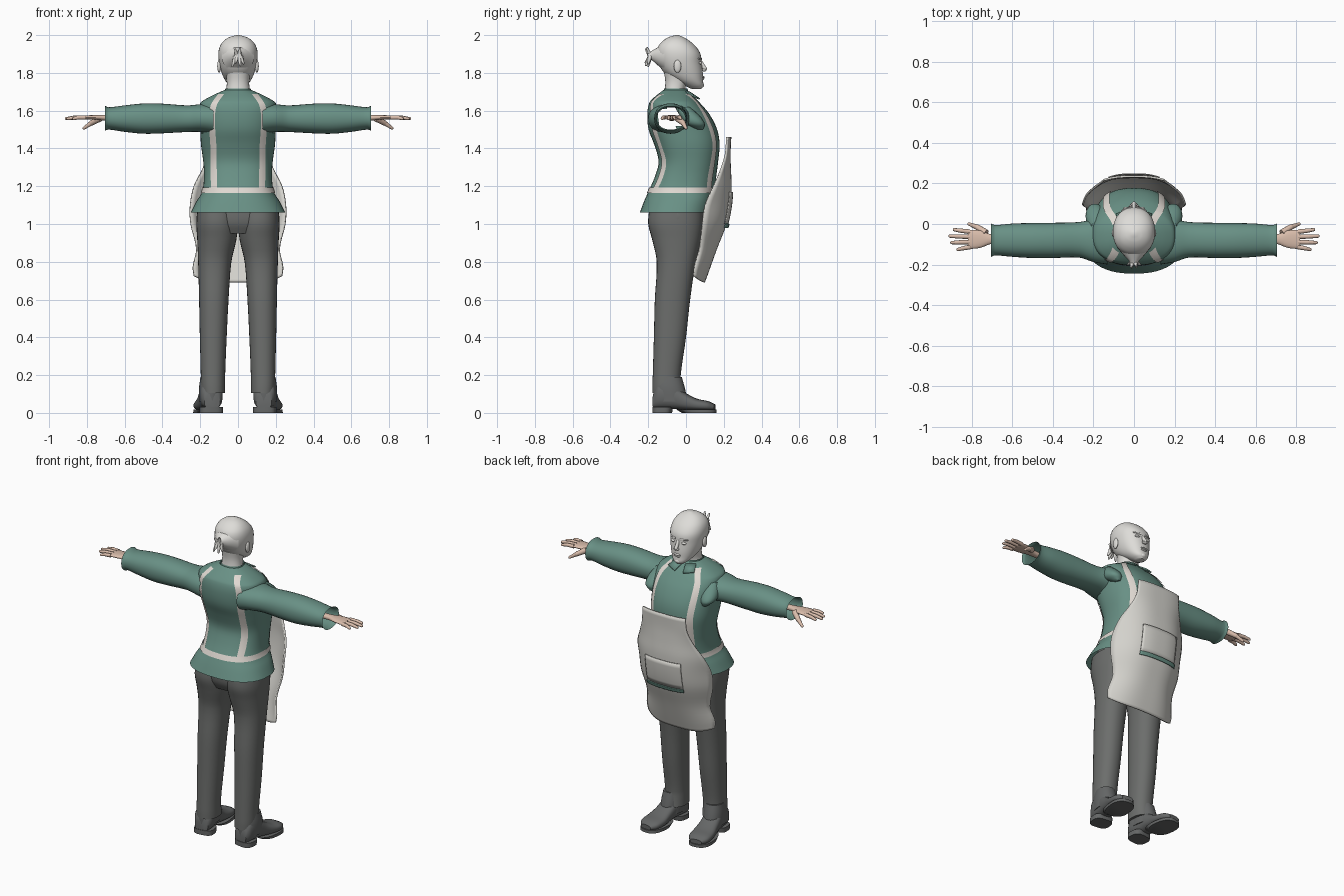
import bpy, bmesh
from math import cos, sin, pi, copysign
from mathutils import Vector, Matrix

if "Cube" in bpy.data.objects:
    bpy.data.objects.remove(bpy.data.objects["Cube"])


def material(name, rgb):
    m = bpy.data.materials.new(name)
    m.use_nodes = True
    m.diffuse_color = (*rgb, 1)
    m.node_tree.nodes["Principled BSDF"].inputs["Base Color"].default_value = (*rgb, 1)
    return m


TEAL = material("teal cloth", (0.14, 0.28, 0.235))
GREY = material("grey trousers", (0.15, 0.155, 0.15))
SHOE = material("dark grey shoes", (0.13, 0.135, 0.135))
CREAM = material("cream trim", (0.74, 0.69, 0.64))
APRON = material("apron canvas", (0.66, 0.65, 0.61))
WHITE = material("off-white head", (0.73, 0.72, 0.69))
SKIN = material("skin", (0.70, 0.51, 0.41))


def finish(bm, name, mat, mirror=False, thick=0):
    bmesh.ops.recalc_face_normals(bm, faces=bm.faces)
    me = bpy.data.meshes.new(name)
    bm.to_mesh(me)
    bm.free()
    me.materials.append(mat)
    ob = bpy.data.objects.new(name, me)
    bpy.context.collection.objects.link(ob)
    if thick:
        ob.modifiers.new("thickness", "SOLIDIFY").thickness = thick
    if mirror:
        ob.modifiers.new("mirror", "MIRROR")
    bpy.ops.object.select_all(action="DESELECT")
    ob.select_set(True)
    bpy.context.view_layer.objects.active = ob
    bpy.ops.object.shade_smooth_by_angle(angle=0.8)
    return ob


def at(rows, t):
    """Smoothly interpolate a table of rows keyed by their first entry."""
    n = len(rows)
    i = max([k for k in range(n - 1) if rows[k][0] <= t] or [0])

    def slope(k, c):
        a, b = rows[max(k - 1, 0)], rows[min(k + 1, n - 1)]
        return (b[c] - a[c]) / (b[0] - a[0])
    h = rows[i + 1][0] - rows[i][0]
    u = (t - rows[i][0]) / h
    return [(2*u**3 - 3*u*u + 1) * rows[i][c] + (u**3 - 2*u*u + u) * h * slope(i, c)
            + (3*u*u - 2*u**3) * rows[i + 1][c] + (u**3 - u*u) * h * slope(i + 1, c)
            for c in range(1, len(rows[0]))]


def samples(rows, k):
    out = [a[0] + (b[0] - a[0]) * j / k for a, b in zip(rows, rows[1:]) for j in range(k)]
    return out + [rows[-1][0]]


def skin_rings(bm, rings, closed=True, caps=(False, False)):
    vs = [[bm.verts.new(p) for p in r] for r in rings]
    n = len(vs[0])
    for a, b in zip(vs, vs[1:]):
        for j in range(n if closed else n - 1):
            k = (j + 1) % n
            bm.faces.new((a[j], a[k], b[k], b[j]))
    for use, ring in zip(caps, (vs[0], vs[-1])):
        if use:
            bm.faces.new(ring)


def loft(name, rows, mat, axis="z", power=2.2, n=32, k=4, caps=(True, True),
         mirror=False, grow=0, hole=None, turn=None):
    """Rows are (position along axis, low, high, low, high) on the other two axes."""
    bm = bmesh.new()
    rings = []
    for t in samples(rows, k):
        a0, a1, b0, b1 = at(rows, t)
        ring = []
        for j in range(n):
            c, s = cos(2*pi*j/n), sin(2*pi*j/n)
            a = (a0+a1)/2 + ((a1-a0)/2 + grow) * copysign(abs(c)**(2/power), c)
            b = (b0+b1)/2 + ((b1-b0)/2 + grow) * copysign(abs(s)**(2/power), s)
            ring.append({"z": (a, b, t), "x": (t, a, b), "y": (a, t, b)}[axis])
        rings.append(ring)
    skin_rings(bm, rings, caps=caps)
    if hole:
        bmesh.ops.delete(bm, geom=[f for f in bm.faces if hole(f.calc_center_median())],
                         context="FACES")
    if turn:
        bmesh.ops.rotate(bm, verts=bm.verts, cent=turn[0], matrix=Matrix.Rotation(turn[1], 3, "Z"))
    return finish(bm, name, mat, mirror)


def sheet(name, rows, mat, mirror=False, thick=0):
    bm = bmesh.new()
    skin_rings(bm, rows, closed=False)
    return finish(bm, name, mat, mirror, thick)


def limb(bm, p, q, r1, r2):
    """Tapered round segment with a rounded tip."""
    p, q = Vector(p), Vector(q)
    d = q - p
    m = Matrix.Translation((p + q) / 2) @ d.to_track_quat("Z", "Y").to_matrix().to_4x4()
    bmesh.ops.create_cone(bm, cap_ends=True, segments=12, radius1=r1, radius2=r2,
                          depth=d.length, matrix=m)
    bmesh.ops.create_uvsphere(bm, u_segments=12, v_segments=8, radius=r2,
                              matrix=Matrix.Translation(q))


def blob(bm, pos, size):
    bmesh.ops.create_uvsphere(bm, u_segments=16, v_segments=10, radius=1,
                              matrix=Matrix.Translation(pos) @ Matrix.Diagonal((*size, 1)))


# Jacket body, open below and at the armholes
def sym(rows):
    return [(z, -w, w, b, f) for z, w, b, f in rows]


TP = 2.4
torso = sym([(1.06, .25, -.245, .13), (1.12, .22, -.222, .14), (1.17, .19, -.2, .15),
             (1.25, .18, -.165, .16), (1.33, .184, -.145, .17), (1.42, .196, -.168, .178),
             (1.5, .2, -.198, .165), (1.58, .205, -.205, .125), (1.64, .2, -.195, .075),
             (1.665, .165, -.175, .05), (1.69, .115, -.145, .025), (1.71, .07, -.118, .005)])
loft("jacket_body", torso, TEAL, power=TP, n=48, caps=(False, False),
     hole=lambda c: abs(c.x) > .11 and (c.y + .085)**2 + (c.z - 1.555)**2 < .066**2)
loft("jacket_collar", sym([(1.675, .085, -.135, .025), (1.695, .071, -.12, .014),
                           (1.718, .067, -.115, .008)]), TEAL, caps=(False, False))
loft("waist_belt", [(z, *at(torso, z)) for z in (1.163, 1.177, 1.192)], CREAM,
     power=TP, n=48, k=2, caps=(False, False), grow=.005)


def torso_y(x, z, side):
    _, w, b, f = at(torso, z)
    return (b+f)/2 + side * ((f-b)/2 * max(0, 1 - abs(x/w)**TP)**(1/TP) + .006)


# Vertical trim on the back and the front
stripe_line = [(1.19, .128), (1.4, .13), (1.55, .138), (1.63, .128), (1.688, .09)]
for side, label in ((-1, "back"), (1, "front")):
    sheet(label + "_stripes", [[(x, torso_y(x, z, side), z) for x in
                               [at(stripe_line, z)[0] + d for d in (-.016, -.005, .005, .016)]]
                              for z in samples(stripe_line, 8)], CREAM, mirror=True)

# Collar points and loose folds in front of the armpits
sheet("collar_points", [[(.012, .022, 1.70), (.07, .0, 1.705)],
                        [(.03, .075, 1.665), (.09, .05, 1.675)]], TEAL, True, .008)
loft("armpit_folds", [(1.50, .17, .2, .06, .09), (1.53, .15, .235, .0, .1),
                      (1.57, .14, .235, -.03, .075), (1.62, .14, .21, -.06, .02)],
     TEAL, mirror=True, n=16)

# Sleeves, open at both ends
sleeve = [(.13, -.2, .04, 1.475, 1.638), (.2, -.188, .025, 1.487, 1.634),
          (.27, -.166, .01, 1.487, 1.628), (.4, -.168, .006, 1.48, 1.637),
          (.5, -.168, .005, 1.478, 1.638), (.6, -.162, .002, 1.488, 1.628),
          (.685, -.155, -.005, 1.5, 1.618), (.705, -.162, .002, 1.494, 1.626)]
loft("sleeves", sleeve, TEAL, axis="x", caps=(False, False), mirror=True)

# Hands
loft("palms", [(.66, -.095, -.055, 1.545, 1.577), (.71, -.1, -.05, 1.548, 1.578),
               (.76, -.118, -.032, 1.552, 1.577), (.82, -.124, -.028, 1.554, 1.574)],
     SKIN, axis="x", n=16, mirror=True)
bm = bmesh.new()
for y0, y1, tip in ((-.038, -.028, .895), (-.063, -.06, .917), (-.089, -.092, .908), (-.114, -.126, .877)):
    mid = Vector(((.815 + tip) / 2, (y0 + y1) / 2, 1.564))
    limb(bm, (.81, y0, 1.564), mid, .0115, .0105)
    limb(bm, mid, (tip - .008, y1, 1.558), .0105, .008)
limb(bm, (.73, -.045, 1.56), (.775, -.015, 1.535), .018, .014)
limb(bm, (.775, -.015, 1.535), (.815, .0, 1.508), .013, .008)
finish(bm, "fingers", SKIN, mirror=True)

# Trousers
loft("trouser_seat", sym([(.95, .2, -.16, .075), (1.0, .217, -.185, .09),
                          (1.06, .216, -.19, .1), (1.14, .19, -.185, .11)]), GREY)
loft("trouser_legs", [(.105, .068, .195, -.178, -.02), (.145, .068, .197, -.178, -.025),
                      (.2, .068, .197, -.176, -.028), (.4, .06, .202, -.17, .0),
                      (.6, .05, .206, -.165, .022), (.8, .035, .211, -.155, .052),
                      (.92, .008, .216, -.18, .08), (1.0, .002, .22, -.2, .09),
                      (1.08, .005, .215, -.195, .09)], GREY, mirror=True)

# Shoes: upper, ankle, sole and heel, with the toes turned out
out = ((.142, -.12, 0), -.12)
loft("shoe_uppers", [(-.172, .1, .185, .02, .1), (-.14, .084, .2, .02, .16),
                     (-.06, .086, .2, .02, .15), (.0, .084, .203, .015, .105),
                     (.06, .076, .21, .012, .075), (.12, .08, .206, .012, .062),
                     (.155, .105, .18, .016, .045)],
     SHOE, axis="y", power=2.6, n=24, mirror=True, turn=out)
loft("shoe_ankles", [(.06, .082, .202, -.172, .01), (.13, .082, .202, -.172, -.005),
                     (.19, .088, .194, -.15, -.022)], SHOE, mirror=True, turn=out)
loft("shoe_heels", [(.0, .082, .203, -.176, -.075), (.03, .082, .203, -.176, -.07)],
     SHOE, power=3, k=1, mirror=True, turn=out)
loft("shoe_soles", [(.0, .074, .213, -.02, .163), (.018, .074, .213, -.05, .163)],
     SHOE, power=2.5, k=1, mirror=True, turn=out)

# Apron: (height, half width, front at the middle, front at the edge)
apron = [(.69, .235, .1, .045), (.75, .24, .122, .05), (.87, .222, .165, .075),
         (1.0, .252, .215, .09), (1.1, .255, .235, .105), (1.2, .235, .242, .15),
         (1.29, .19, .238, .19), (1.37, .158, .236, .215), (1.46, .15, .24, .222)]


def apron_point(z, t=None, x=None, lift=0):
    w, mid, edge = at(apron, z)
    t = x / w if t is None else t
    drop = .035 * t**4 * max(0, (.87 - z) / .18)
    return (w * t, mid - (mid - edge) * abs(t)**2.8 + lift, z + drop)


sheet("apron", [[apron_point(z, t=j / 12) for j in range(-12, 13)]
                for z in samples(apron, 4)], APRON, thick=.01)


def apron_patch(name, z0, z1, half, mat, lift):
    sheet(name, [[apron_point(z0 + (z1 - z0) * i / 6, x=half * j / 8, lift=lift)
                  for j in range(-8, 9)] for i in range(7)], mat, thick=.005)


apron_patch("apron_pocket", 1.0, 1.17, .125, APRON, .009)
apron_patch("pocket_trim", .98, 1.002, .128, TEAL, .011)

# Neck and head
loft("neck", sym([(1.66, .075, -.12, .0), (1.71, .062, -.112, -.005), (1.76, .06, -.11, .01),
                  (1.82, .07, -.12, .03)]), WHITE)
loft("head", sym([(1.715, .022, .03, .08), (1.732, .045, -.005, .092), (1.76, .068, -.06, .09),
                  (1.8, .086, -.115, .089), (1.85, .099, -.145, .083), (1.9, .104, -.155, .077),
                  (1.94, .096, -.147, .052), (1.97, .075, -.122, .018), (1.99, .044, -.09, -.015),
                  (2.0, .008, -.055, -.04)]), WHITE, n=40)
bm = bmesh.new()
limb(bm, (0, .07, 1.87), (0, .1, 1.822), .009, .011)        # nose
blob(bm, (0, .096, 1.815), (.017, .012, .008))
blob(bm, (0, .089, 1.778), (.024, .01, .006))               # lips
blob(bm, (0, .087, 1.768), (.021, .01, .006))
blob(bm, (0, .082, 1.735), (.02, .014, .014))               # chin
for s in (-1, 1):
    blob(bm, (s * .037, .075, 1.853), (.017, .01, .008))    # eyes
    limb(bm, (s * .016, .08, 1.873), (s * .058, .067, 1.876), .006, .004)
    blob(bm, (s * .1, -.045, 1.835), (.01, .02, .034))      # ears
finish(bm, "face_features", WHITE)

# Gathered hair with a short loose tuft
loft("gathered_hair", [(-.205, -.02, .02, 1.872, 1.905), (-.185, -.023, .023, 1.87, 1.915),
                       (-.155, -.05, .05, 1.845, 1.932), (-.115, -.085, .085, 1.81, 1.955)],
     WHITE, axis="y", n=24)
bm = bmesh.new()
for x, y, z in ((-.03, -.2, 1.835), (-.012, -.215, 1.855), (.012, -.212, 1.84),
                (.03, -.2, 1.85), (-.015, -.212, 1.925), (.012, -.205, 1.932)):
    limb(bm, (x * .4, -.19, 1.888), (x, y, z), .013, .005)
finish(bm, "hair_tuft", WHITE)
